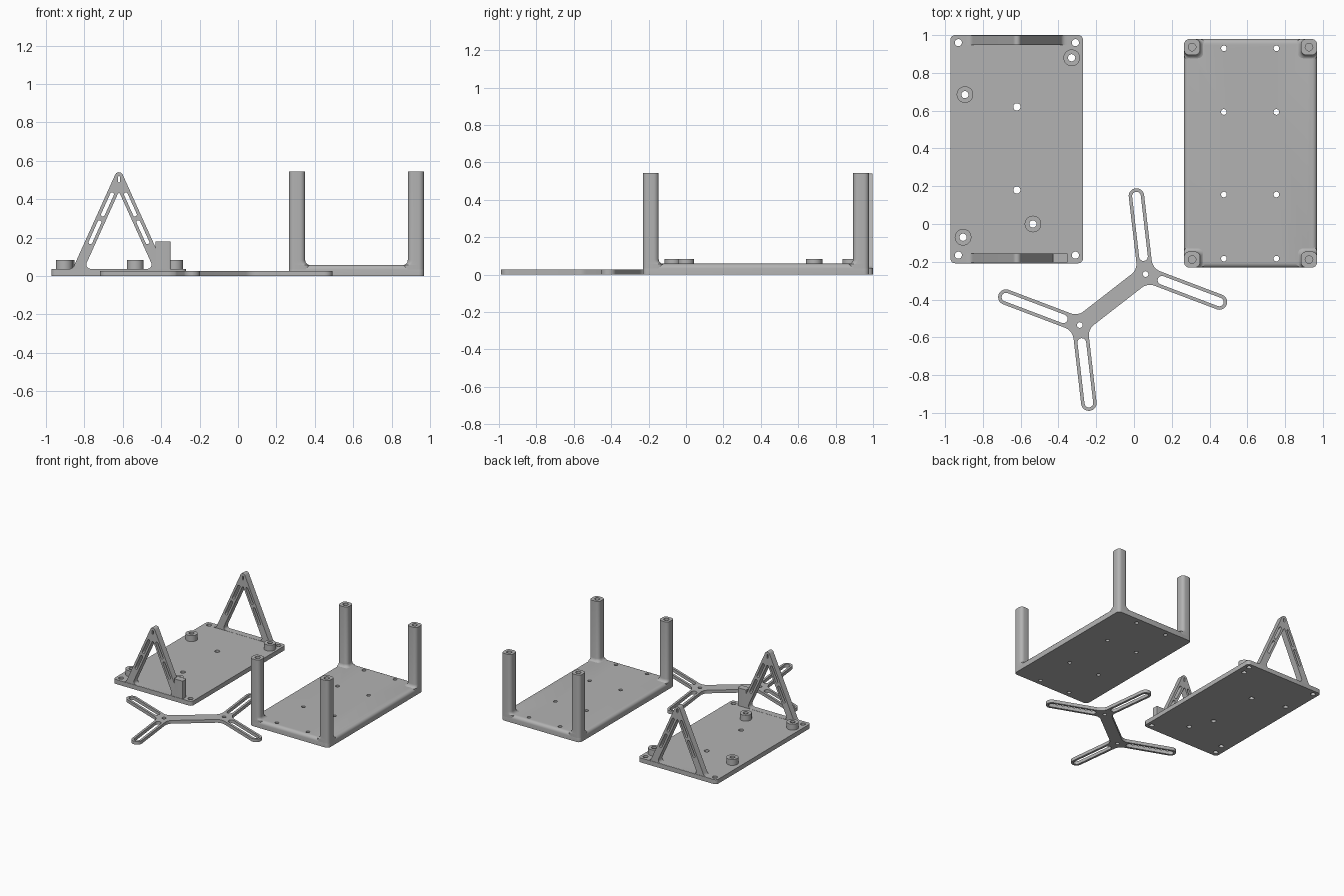
import bpy, bmesh, math
from mathutils import Vector, Matrix

if "Cube" in bpy.data.objects:
    bpy.data.objects.remove(bpy.data.objects["Cube"], do_unlink=True)

grey = bpy.data.materials.new("plain grey")
grey.use_nodes = True
colour = (0.45, 0.45, 0.45, 1)
grey.diffuse_color = colour
grey.node_tree.nodes["Principled BSDF"].inputs["Base Color"].default_value = colour


def finish(name, bm):
    """Turn a bmesh into a shaded grey object."""
    bmesh.ops.remove_doubles(bm, verts=bm.verts, dist=1e-5)
    bmesh.ops.recalc_face_normals(bm, faces=bm.faces)
    mesh = bpy.data.meshes.new(name)
    bm.to_mesh(mesh)
    bm.free()
    mesh.materials.clear()
    mesh.materials.append(grey)
    obj = bpy.data.objects.new(name, mesh)
    bpy.context.collection.objects.link(obj)
    bpy.ops.object.select_all(action='DESELECT')
    obj.select_set(True)
    bpy.context.view_layer.objects.active = obj
    bpy.ops.object.shade_smooth_by_angle(angle=math.radians(35))
    return obj


def cross(a, b):
    return a.x * b.y - a.y * b.x


def rounded(corners, steps=6):
    """Outline from (x, y, radius) corners with filleted corners."""
    out = []
    for i, (x, y, r) in enumerate(corners):
        p = Vector((x, y))
        if r == 0:
            out.append(p)
            continue
        d1 = (Vector(corners[i - 1][:2]) - p).normalized()
        d2 = (Vector(corners[(i + 1) % len(corners)][:2]) - p).normalized()
        ang = d1.angle(d2)
        c = p + (d1 + d2).normalized() * (r / math.sin(ang / 2))
        v = p + d1 * (r / math.tan(ang / 2)) - c
        w = p + d2 * (r / math.tan(ang / 2)) - c
        turn = math.copysign(math.pi - ang, cross(v, w))
        for k in range(steps + 1):
            t = turn * k / steps
            out.append(c + Vector((v.x * math.cos(t) - v.y * math.sin(t),
                                   v.x * math.sin(t) + v.y * math.cos(t))))
    return out


def box_outline(x0, y0, x1, y1, r):
    return rounded([(x0, y0, r), (x1, y0, r), (x1, y1, r), (x0, y1, r)])


def circle(x, y, r, n=28, start=0.0):
    return [Vector((x + r * math.cos(start + math.tau * k / n),
                    y + r * math.sin(start + math.tau * k / n))) for k in range(n)]


def slot(a, b, r):
    """Stadium outline between two centres."""
    a, b = Vector(a), Vector(b)
    base = math.atan2(b.y - a.y, b.x - a.x) - math.pi / 2
    return [c + r * Vector((math.cos(base + s + math.pi * k / 8),
                            math.sin(base + s + math.pi * k / 8)))
            for c, s in ((b, 0), (a, math.pi)) for k in range(9)]


def cut_sheet(name, outlines, thickness, matrix):
    """Extruded sheet; every outline after the first is a hole."""
    curve = bpy.data.curves.new(name, 'CURVE')
    curve.dimensions = '2D'
    curve.fill_mode = 'BOTH'
    curve.extrude = thickness / 2
    for pts in outlines:
        s = curve.splines.new('POLY')
        s.points.add(len(pts) - 1)
        for sp, p in zip(s.points, pts):
            sp.co = (p.x, p.y, 0, 1)
        s.use_cyclic_u = True
    tmp = bpy.data.objects.new("temporary", curve)
    bpy.context.collection.objects.link(tmp)
    graph = bpy.context.evaluated_depsgraph_get()
    mesh = bpy.data.meshes.new_from_object(tmp.evaluated_get(graph))
    bm = bmesh.new()
    bm.from_mesh(mesh)
    bm.transform(matrix)
    bpy.data.objects.remove(tmp)
    bpy.data.meshes.remove(mesh)
    return finish(name, bm)


def loft(name, rings, cyclic=False):
    """Skin through (outline, z) rings, capped unless cyclic."""
    bm = bmesh.new()
    loops = [[bm.verts.new((p.x, p.y, z)) for p in pts] for pts, z in rings]
    pairs = list(zip(loops, loops[1:]))
    if cyclic:
        pairs.append((loops[-1], loops[0]))
    else:
        bm.faces.new(loops[0])
        bm.faces.new(loops[-1])
    for a, b in pairs:
        for i in range(len(a)):
            j = (i + 1) % len(a)
            bm.faces.new((a[i], a[j], b[j], b[i]))
    return finish(name, bm)


def lift(z):
    return Matrix.Translation((0, 0, z))


# Base plate with screw holes
PLATE = 0.036
bosses = [(-0.33, 0.88), (-0.895, 0.685), (-0.535, 0.0), (-0.905, -0.07)]
screws = [(x, y) for x in (-0.93, -0.31) for y in (-0.165, 0.96)]
centre_holes = [(-0.62, 0.62), (-0.62, 0.18)]
cut_sheet("base_plate",
          [box_outline(-0.972, -0.208, -0.27, 1.0, 0.025)]
          + [circle(x, y, 0.019) for x, y in bosses + screws + centre_holes],
          PLATE, lift(PLATE / 2))

# Raised ring bosses on the base plate
for i, (x, y) in enumerate(bosses):
    outer, inner = circle(x, y, 0.044), circle(x, y, 0.019)
    loft(f"boss_{i + 1}", [(outer, 0.03), (outer, 0.084), (inner, 0.084), (inner, 0.03)], True)

# Slotted triangular end frames
frame = rounded([(-0.29, 0.01, 0), (-0.29, 0.035, 0), (-0.241, 0.037, 0.03), (0, 0.571, 0.0215),
                 (0.241, 0.037, 0.03), (0.29, 0.035, 0), (0.29, 0.01, 0)])
opening = rounded([(-0.182, 0.037, 0.022), (0.182, 0.037, 0.022), (0, 0.44, 0.006)])
slots = [slot((s * 0.45 * (0.505 - a), a), (s * 0.45 * (0.505 - b), b), 0.01)
         for s in (-1, 1) for a, b in ((0.175, 0.28), (0.32, 0.425))]
slots.append(slot((0, 0.492), (0, 0.515), 0.005))
for name, y in (("front_frame", -0.18), ("back_frame", 0.972)):
    cut_sheet(name, [frame, opening] + slots, 0.05,
              Matrix.Translation((-0.62, y, 0)) @ Matrix.Rotation(math.pi / 2, 4, 'X'))

# Small block beside the front frame
block = box_outline(-0.43, -0.205, -0.352, -0.155, 0.006)
loft("frame_block", [(block, 0.02), (block, 0.18)])

# Tray with a rounded upper rim
X0, X1, Y0, Y1, TOP, RIM = 0.265, 0.969, -0.231, 0.979, 0.058, 0.025
rings = [(box_outline(X0, Y0, X1, Y1, 0.028), 0)]
for k in range(6):
    a = math.pi / 2 * k / 5
    d = RIM * (1 - math.cos(a))
    rings.append((box_outline(X0 + d, Y0 + d, X1 - d, Y1 - d, 0.028),
                  TOP - RIM + RIM * math.sin(a)))
tray = loft("tray", rings)

# Drill the tray
bm = bmesh.new()
for x in (0.476, 0.754):
    for y in (0.93, 0.593, 0.156, -0.183):
        bmesh.ops.create_cone(bm, cap_ends=True, segments=24, radius1=0.015, radius2=0.015,
                              depth=0.3, matrix=Matrix.Translation((x, y, 0.03)))
drill = finish("tray_drill", bm)
drill.hide_render = True
mod = tray.modifiers.new("holes", 'BOOLEAN')
mod.operation = 'DIFFERENCE'
mod.solver = 'EXACT'
mod.object = drill
bpy.ops.object.select_all(action='DESELECT')
tray.select_set(True)
bpy.context.view_layer.objects.active = tray
bpy.ops.object.modifier_apply(modifier=mod.name)
bpy.ops.object.shade_smooth_by_angle(angle=math.radians(35))
bpy.data.objects.remove(drill)

# Corner posts, flush outside and flared inside, with blind screw holes
SIZE, FLARE, HEIGHT = 0.085, 0.026, 0.543
for side, right in (("right", True), ("left", False)):
    for end, front in (("front", True), ("back", False)):
        def section(grow):
            s = SIZE + grow
            x = X0 if right else X1 - s
            y = Y0 if front else Y1 - s
            return box_outline(x, y, x + s, y + s, 0.028)
        rings = [(section(FLARE), 0)]
        for k in range(6):
            a = math.pi / 2 * k / 5
            rings.append((section(FLARE * (1 - math.sin(a))),
                          TOP - 0.002 + FLARE * (1 - math.cos(a))))
        cx = X0 + SIZE / 2 if right else X1 - SIZE / 2
        cy = Y0 + SIZE / 2 if front else Y1 - SIZE / 2
        hole = circle(cx, cy, 0.02, len(rings[0][0]), -math.pi * 0.75 - math.pi / 4)
        rings += [(section(0), HEIGHT), (hole, HEIGHT), (hole, HEIGHT - 0.15)]
        loft(f"{end}_{side}_post", rings)

# Flat four-armed bracket, point-symmetric about the middle of its bar
hub, mid = Vector((0.061, -0.265)), Vector((-0.113, -0.4))
tips = [Vector((0.452, -0.413)), Vector((0.013, 0.148))]
WIDTH, BAR, FILLET = 0.041, 0.045, 0.07


def crotch(d1, w1, d2, w2):
    """Corner where the facing edges of two arms meet."""
    a = hub + Vector((-d1.y, d1.x)) * w1
    b = hub - Vector((-d2.y, d2.x)) * w2
    p = a + d1 * (cross(b - a, d2) / cross(d1, d2))
    return (p.x, p.y, FILLET)


def arm_end(tip, d):
    n = Vector((-d.y, d.x)) * WIDTH
    return [(*(tip + d * WIDTH + s * n), WIDTH * 0.99) for s in (-1, 1)]


bar = (mid - hub).normalized()
d2, d1 = [(t - hub).normalized() for t in tips]
half = [crotch(bar, BAR, d2, WIDTH), *arm_end(tips[0], d2),
        crotch(d2, WIDTH, d1, WIDTH), *arm_end(tips[1], d1), crotch(d1, WIDTH, bar, BAR)]
other = [(2 * mid.x - x, 2 * mid.y - y, r) for x, y, r in half]
cuts = [circle(*hub, 0.015)] + [slot(hub + d * 0.093, t, 0.023) for t, d in zip(tips, (d2, d1))]
cuts += [[2 * mid - p for p in c] for c in cuts]
cut_sheet("slotted_bracket", [rounded(half + other, 8)] + cuts, 0.026, lift(0.013))
